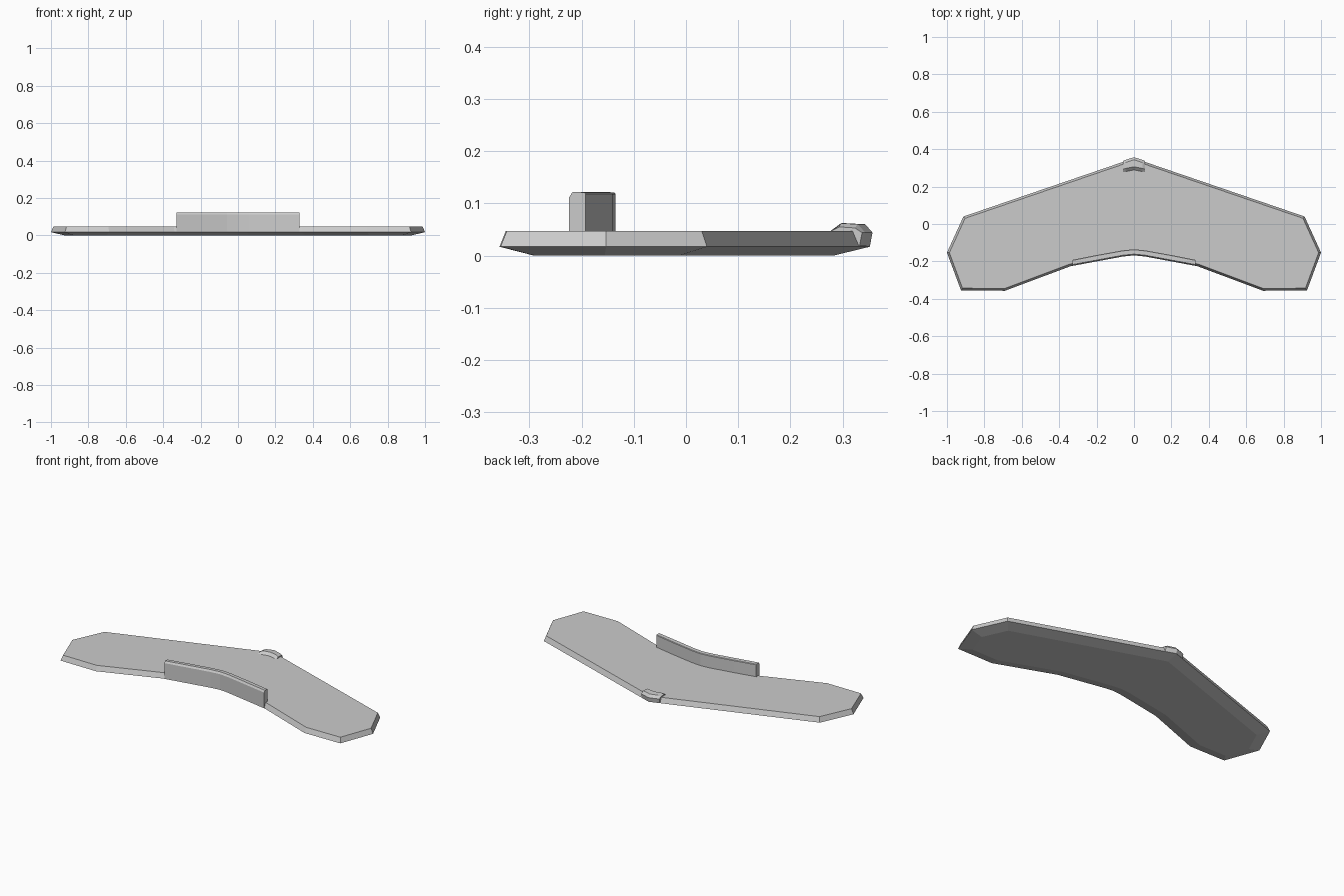
import bpy
from mathutils import Vector

if "Cube" in bpy.data.objects:
    bpy.data.objects.remove(bpy.data.objects["Cube"])


def make_object(name, verts, faces):
    mesh = bpy.data.meshes.new(name)
    mesh.from_pydata(verts, [], faces)
    mesh.validate()
    obj = bpy.data.objects.new(name, mesh)
    bpy.context.collection.objects.link(obj)
    return obj


def loft(name, loops):
    """Bridge equal closed loops and cap both ends."""
    n = len(loops[0])
    verts = [p for loop in loops for p in loop]
    faces = [list(range(n))[::-1],
             [(len(loops) - 1) * n + i for i in range(n)]]
    for k in range(len(loops) - 1):
        for i in range(n):
            j = (i + 1) % n
            faces.append((k * n + i, k * n + j, (k + 1) * n + j, (k + 1) * n + i))
    return make_object(name, verts, faces)


def inset(points, d):
    """Mitred inward offset of a counter-clockwise outline."""
    out = []
    for i, p in enumerate(points):
        p = Vector(p)
        a = (p - Vector(points[i - 1])).normalized()
        b = (Vector(points[(i + 1) % len(points)]) - p).normalized()
        na, nb = Vector((-a.y, a.x)), Vector((-b.y, b.x))
        out.append(p + (na + nb) * d / (1 + na.dot(nb)))
    return out


# Swept wing plate: undercut bottom, widest near the base, slight draft above
half = [(0.05, -0.172), (0.34, -0.226), (0.69, -0.357), (0.925, -0.355),
        (1.0, -0.153), (0.912, 0.04)]
outline = ([(0, -0.167)] + half + [(0, 0.352)]
           + [(-x, y) for x, y in reversed(half)])
levels = [(0.066, 0.0), (0.0, 0.017), (0.012, 0.047)]
loft("wing_plate", [[(p[0], p[1], z) for p in inset(outline, d)] for d, z in levels])

# Upright wall following the front edge, chamfered along its front top edge
wall = []
for x, front, back in [(0.33, -0.224, -0.192), (0.2, -0.2, -0.166),
                       (0.06, -0.174, -0.141), (0, -0.168, -0.135)]:
    wall.append((x, [(front, 0.02), (front, 0.111), (front + 0.007, 0.122),
                     (back - 0.003, 0.121), (back, 0.118), (back, 0.02)]))
wall = [(-x, s) for x, s in wall] + [(x, s) for x, s in reversed(wall[:-1])]
loft("front_wall", [[(x, y, z) for y, z in s] for x, s in wall])

# Small chevron clip wrapped over the rear point
clip = []
for x, dy, foot in [(-0.06, -0.02, 0.275), (-0.045, -0.014, 0.279), (0, 0, 0.288),
                    (0.045, -0.014, 0.279), (0.06, -0.02, 0.275)]:
    top = 0.055 if abs(x) > 0.05 else 0.062
    clip.append([(x, y, z) for y, z in [
        (foot, 0.046), (foot + 0.018, top), (0.343 + dy, top - 0.002),
        (0.357 + dy, 0.044), (0.352 + dy, 0.018), (0.32 + dy, 0.018),
        (0.31 + dy, 0.04)]])
loft("rear_clip", clip)

# Consistent outward normals
import bmesh
for obj in bpy.context.collection.objects:
    bm = bmesh.new()
    bm.from_mesh(obj.data)
    bmesh.ops.recalc_face_normals(bm, faces=bm.faces)
    bm.to_mesh(obj.data)
    bm.free()
